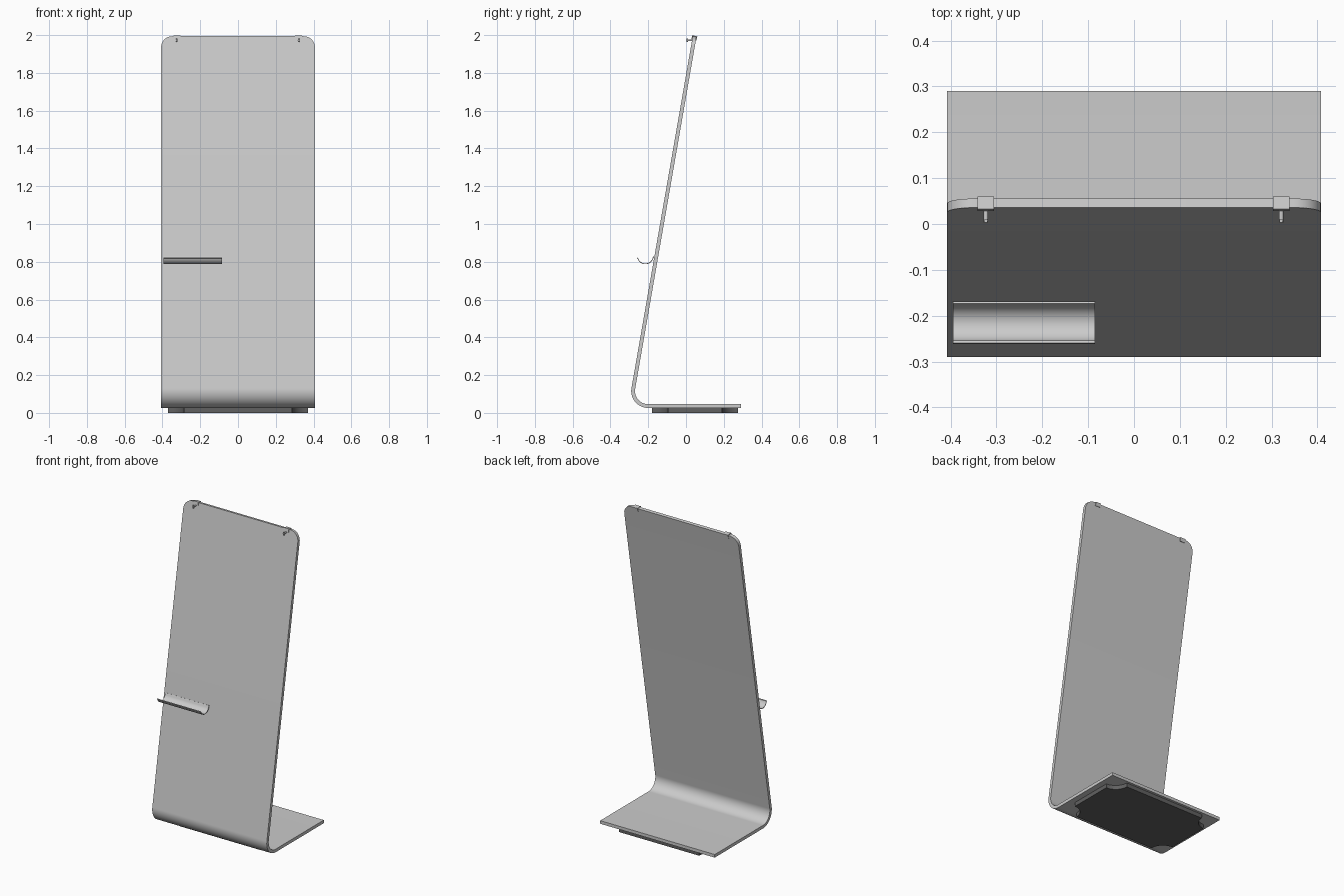
import bpy, bmesh, math
from mathutils import Vector

if "Cube" in bpy.data.objects:
    bpy.data.objects.remove(bpy.data.objects["Cube"])

TILT = math.radians(9.88)
UP = Vector((math.sin(TILT), math.cos(TILT)))      # along the leaning panel (y, z)
BACK = Vector((math.cos(TILT), -math.sin(TILT)))   # from panel front to panel back


def finish(name, bm):
    bmesh.ops.recalc_face_normals(bm, faces=bm.faces)
    me = bpy.data.meshes.new(name)
    bm.to_mesh(me)
    bm.free()
    ob = bpy.data.objects.new(name, me)
    bpy.context.collection.objects.link(ob)
    bpy.ops.object.select_all(action='DESELECT')
    ob.select_set(True)
    bpy.context.view_layer.objects.active = ob
    bpy.ops.object.shade_smooth_by_angle(angle=math.radians(30))
    return ob


def ribbon(name, path, thick, widths, cx=0.0):
    """Bent sheet: a (y, z) path thickened to its right, with a half width per point."""
    path = [Vector(p) for p in path]
    segs = [(b - a).normalized() for a, b in zip(path, path[1:])]
    norms = [Vector((s.y, -s.x)) for s in segs]
    bm = bmesh.new()
    rings = []
    for i, p in enumerate(path):
        n1, n2 = norms[max(i - 1, 0)], norms[min(i, len(norms) - 1)]
        q = p + (n1 + n2) / (1 + n1.dot(n2)) * thick
        w = widths[i]
        rings.append([bm.verts.new((cx + sx * w, v.x, v.y))
                      for sx, v in ((-1, p), (1, p), (1, q), (-1, q))])
    for a, b in zip(rings, rings[1:]):
        for k in range(4):
            j = (k + 1) % 4
            bm.faces.new((a[k], a[j], b[j], b[k]))
    bm.faces.new(rings[0])
    bm.faces.new(rings[-1])
    return finish(name, bm)


def arc(cy, cz, r, a0, a1, n):
    angles = [math.radians(a0 + (a1 - a0) * i / n) for i in range(n + 1)]
    return [(cy + r * math.cos(a), cz + r * math.sin(a)) for a in angles]


# Stand: base, bend and leaning panel with rounded top corners
W, R, CORNER = 0.4075, 0.09, 0.06
path = [(0.29, 0.026)] + arc(-0.2, 0.026 + R, R, 270, 180 - math.degrees(TILT), 24)
widths = [W] * len(path)
start = Vector(path[-1])
length = (1.994 - start.y) / UP.y
for i in range(13):
    t = math.pi / 2 * i / 12
    path.append(start + UP * (length - CORNER + CORNER * math.sin(t)))
    widths.append(W - CORNER + CORNER * math.cos(t))
top = path[-1]
ribbon("bent_stand", path, 0.02, widths)

# Curved tray on the front
tray = [(-0.26, 0.823)] + arc(-0.215, 0.831, 0.04, 195, 345, 20) + [(-0.173, 0.828)]
ribbon("tray", tray, 0.004, [0.155] * len(tray), -0.24)

# Foot pad with concave corners
bm = bmesh.new()
outline = []
for cx, cy, a0 in ((0.37, 0.275, 270), (-0.37, 0.275, 360),
                   (-0.37, -0.18, 90), (0.37, -0.18, 180)):
    outline += arc(cx, cy, 0.085, a0, a0 - 90, 12)
face = bm.faces.new([bm.verts.new((x, y, 0.0)) for x, y in outline])
ext = bmesh.ops.extrude_face_region(bm, geom=[face])
bmesh.ops.translate(bm, vec=(0, 0, 0.026),
                    verts=[v for v in ext["geom"] if isinstance(v, bmesh.types.BMVert)])
pad = finish("foot_pad", bm)
mat = bpy.data.materials.new("dark_rubber")
mat.diffuse_color = (0.12, 0.12, 0.12, 1)
mat.use_nodes = True
mat.node_tree.nodes["Principled BSDF"].inputs["Base Color"].default_value = mat.diffuse_color
pad.data.materials.append(mat)


def rod(name, r, depth, loc, rot):
    bpy.ops.mesh.primitive_cylinder_add(vertices=16, radius=r, depth=depth,
                                        location=loc, rotation=rot)
    bpy.context.object.name = name
    bpy.ops.object.shade_smooth_by_angle(angle=math.radians(30))


# Clips over the top edge, each with a hook peg
for side, x in (("left", -0.323), ("right", 0.321)):
    clip = [top - BACK * 0.004 - UP * 0.018, top - BACK * 0.004 + UP * 0.004,
            top + BACK * 0.024 + UP * 0.004, top + BACK * 0.024 - UP * 0.02]
    ribbon(side + "_clip", clip, 0.004, [0.018] * 4, x)
    rod(side + "_peg", 0.005, 0.03, (x, 0.018, 1.973), (math.pi / 2, 0, 0))
    rod(side + "_peg_tip", 0.004, 0.02, (x, 0.007, 1.973), (0, 0, 0))
